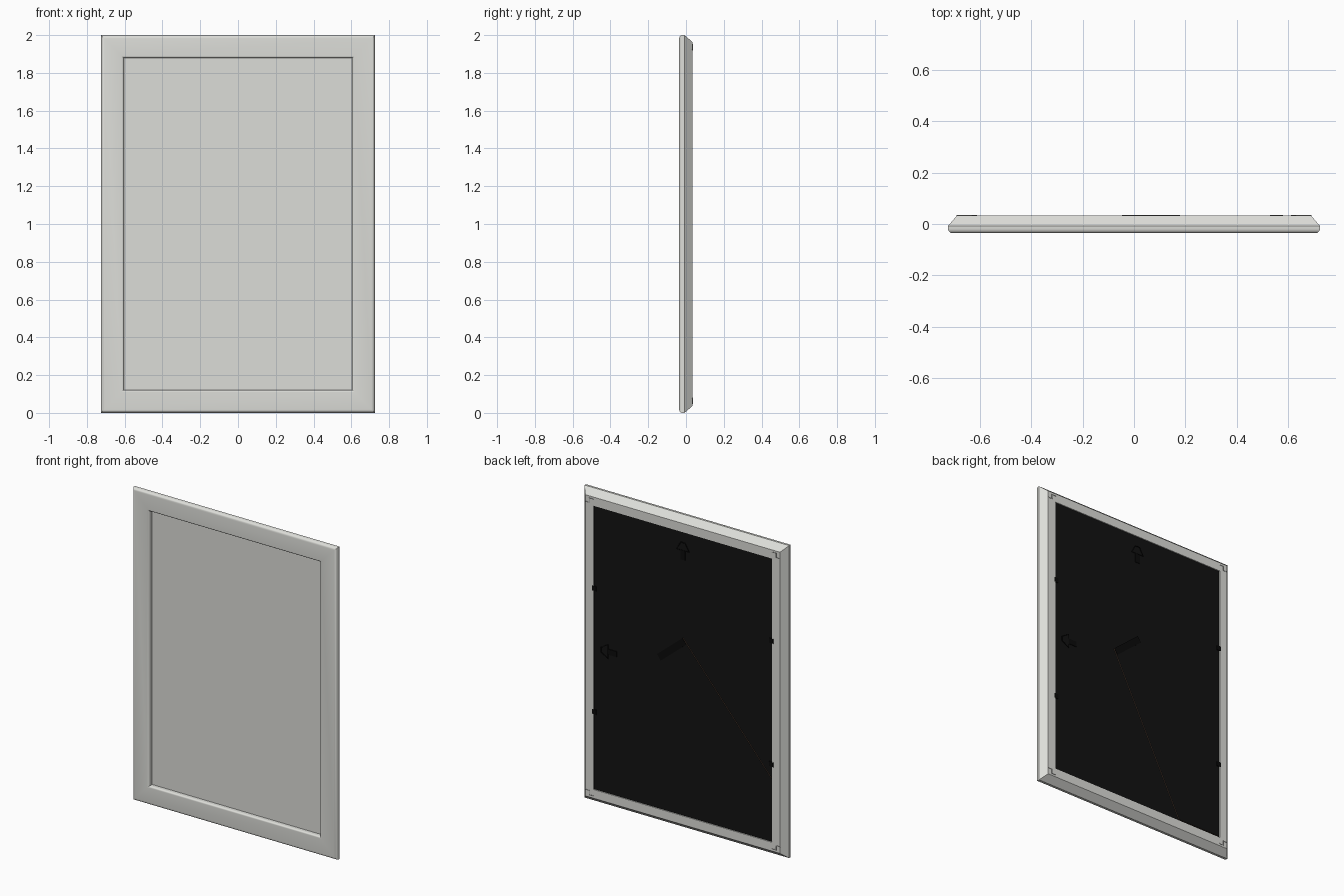
import bpy, bmesh, math
from mathutils import Vector

if "Cube" in bpy.data.objects:
    bpy.data.objects.remove(bpy.data.objects["Cube"], do_unlink=True)

HALF_W, HALF_H = 0.725, 1.0
FRONT, BACK = -0.036, 0.034


def material(name, color):
    m = bpy.data.materials.new(name)
    m.use_nodes = True
    m.diffuse_color = (*color, 1)
    m.node_tree.nodes["Principled BSDF"].inputs["Base Color"].default_value = (*color, 1)
    return m


GREY = material("pale grey", (0.72, 0.725, 0.69))
BLACK = material("backing black", (0.006, 0.006, 0.006))
METAL = material("hardware black", (0.003, 0.003, 0.003))
BROWN = material("board edge brown", (0.16, 0.09, 0.055))
STEEL = material("staple grey", (0.35, 0.35, 0.34))


def finish(name, bm, *mats):
    bmesh.ops.recalc_face_normals(bm, faces=bm.faces)
    me = bpy.data.meshes.new(name)
    bm.to_mesh(me)
    bm.free()
    ob = bpy.data.objects.new(name, me)
    bpy.context.collection.objects.link(ob)
    for m in mats:
        me.materials.append(m)
    return ob


def plate(name, outline, y0, y1, mat, edge_mat=None):
    """Flat plate: an (x, z) outline extruded from y0 to y1."""
    bm = bmesh.new()
    face = bm.faces.new([bm.verts.new((x, y0, z)) for x, z in outline])
    out = bmesh.ops.extrude_face_region(bm, geom=[face])
    moved = [v for v in out["geom"] if isinstance(v, bmesh.types.BMVert)]
    bmesh.ops.translate(bm, verts=moved, vec=(0, y1 - y0, 0))
    bm.normal_update()
    for f in bm.faces:
        f.material_index = int(edge_mat is not None and abs(f.normal.y) < 0.5)
    return finish(name, bm, mat, *([edge_mat] if edge_mat else []))


def rectangle(cx, cz, w, h):
    return [(cx + sx * w / 2, cz + sz * h / 2)
            for sx, sz in ((-1, -1), (1, -1), (1, 1), (-1, 1))]


def arc(cx, cy, r, a0, a1, n=5):
    angles = [math.radians(a0 + (a1 - a0) * i / n) for i in range(n + 1)]
    return [(cx + r * math.cos(a), cy + r * math.sin(a)) for a in angles]


# Mitred moulding: profile of (inset, y) swept around the rectangle
profile = [(0.036, BACK)]
profile += arc(0.018, FRONT + 0.018, 0.018, 180, 270)
profile += arc(0.109, FRONT + 0.012, 0.012, 270, 360)
profile += [(0.121, 0.0), (0.092, 0.0), (0.092, BACK)]
profile.insert(1, (0.0, -0.008))
bm = bmesh.new()
rings = []
for sx, sz in ((-1, -1), (1, -1), (1, 1), (-1, 1)):
    rings.append([bm.verts.new((sx * (HALF_W - d), y, 1 + sz * (HALF_H - d)))
                  for d, y in profile])
for i in range(4):
    a, b = rings[i], rings[(i + 1) % 4]
    for j in range(len(profile)):
        k = (j + 1) % len(profile)
        bm.faces.new((a[j], b[j], b[k], a[k]))
frame = finish("frame_moulding", bm, GREY)
bpy.context.view_layer.objects.active = frame
frame.select_set(True)
bpy.ops.object.shade_smooth_by_angle(angle=math.radians(30))
frame.select_set(False)

# Front pane and back board, both held in the rebate
plate("front_pane", rectangle(0, 1, 1.264, 1.814), -0.006, 0.002, GREY)
plate("back_board", rectangle(0, 1, 1.264, 1.814), 0.004, 0.029, BLACK)

# Folded easel leg with bare board edges
leg = [(0, 1.23), (0.18, 1.08), (-0.32, 0.1), (-0.627, 0.1), (-0.627, 0.5)]
plate("easel_leg", leg, 0.029, 0.033, BLACK, BROWN)
hinge = [(0.0, 1.23), (0.18, 1.08), (0.155, 1.045), (-0.025, 1.195)]
plate("leg_hinge", hinge, 0.033, 0.035, METAL)


# Hangers: a riveted strap and a wire loop
def hanger(name, x, z, turn):
    c, s = math.cos(turn), math.sin(turn)

    def place(u, v):
        return (x + u * c - v * s, z + u * s + v * c)

    strap = [place(u, v) for u, v in rectangle(0, -0.03, 0.035, 0.06)]
    plate(name + "_strap", strap, 0.029, 0.033, METAL)
    curve = bpy.data.curves.new(name + "_loop", "CURVE")
    curve.dimensions = "3D"
    curve.bevel_depth = 0.003
    curve.bevel_resolution = 1
    sp = curve.splines.new("POLY")
    loop = [(-0.045, 0), (0.045, 0), (0.015, 0.05), (-0.015, 0.05)]
    sp.points.add(len(loop) - 1)
    for p, (u, v) in zip(sp.points, loop):
        px, pz = place(u, v)
        p.co = (px, 0.032, pz, 1)
    sp.use_cyclic_u = True
    curve.materials.append(METAL)
    ob = bpy.data.objects.new(name + "_loop", curve)
    bpy.context.collection.objects.link(ob)


hanger("top_hanger", 0.0, 1.79, 0)
hanger("side_hanger", 0.53, 1.0, -math.pi / 2)

# Retaining tabs along both long sides
for side, sx in (("left", 1), ("right", -1)):
    for level, z in (("upper", 1.38), ("lower", 0.59)):
        plate(f"{side}_{level}_tab", rectangle(sx * 0.627, z, 0.03, 0.03),
              0.029, 0.0345, METAL)

# Zigzag staples across the mitres
for level, sz in (("top", 1), ("bottom", -1)):
    for side, sx in (("left", 1), ("right", -1)):
        corner = Vector((sx * 0.661, 1 + sz * 0.936))
        across = Vector((sx, -sz)).normalized()
        along = Vector((sx, sz)).normalized()
        steps = [(-0.03, -0.01), (-0.01, 0.01), (0.01, -0.01), (0.03, 0.01)]
        path = [corner + across * u + along * v for u, v in steps]
        half = along * 0.003
        outline = [p + half for p in path] + [p - half for p in reversed(path)]
        plate(f"{level}_{side}_staple", [tuple(p) for p in outline],
              BACK - 0.002, BACK + 0.002, STEEL)
